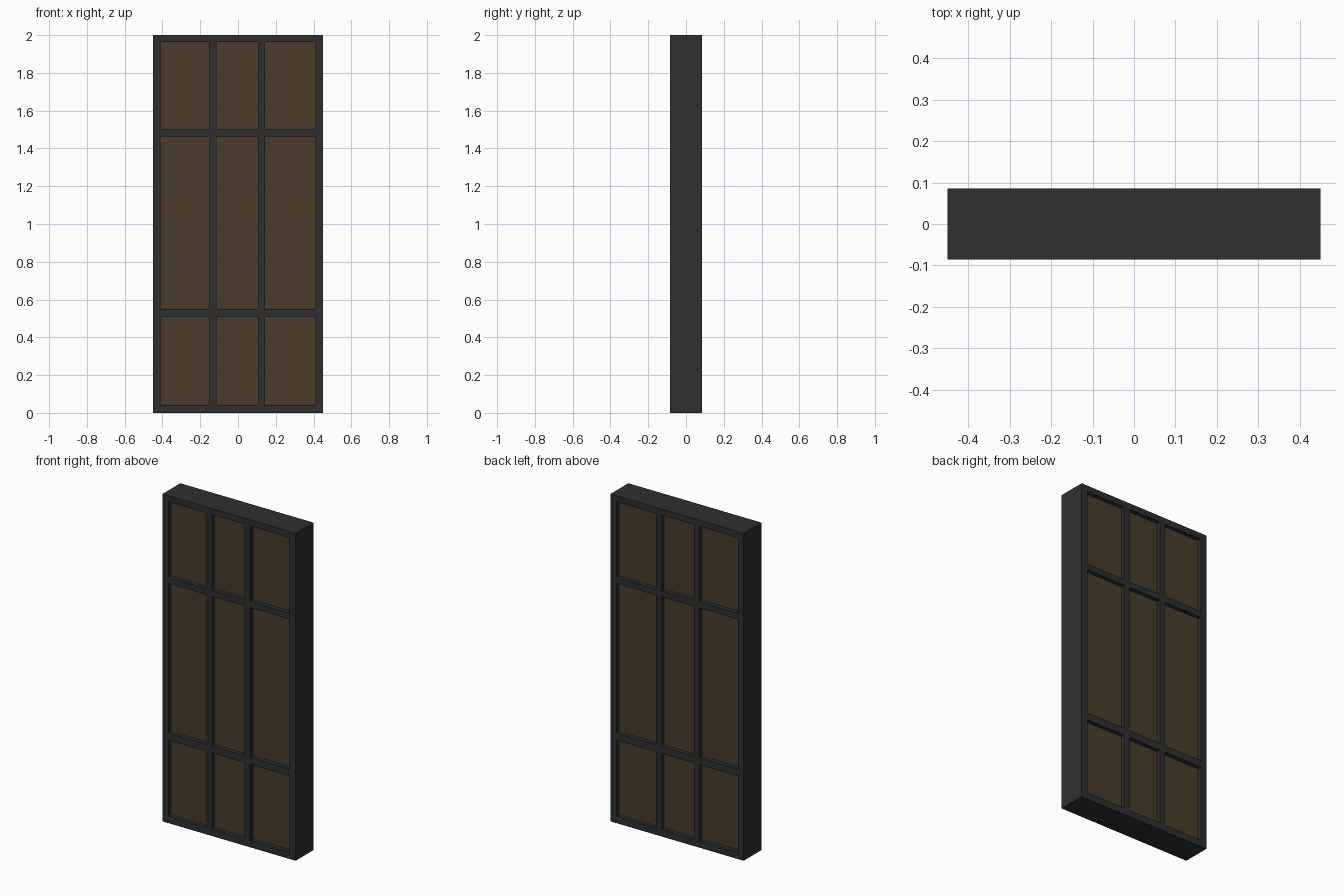
import bpy, bmesh, math

if "Cube" in bpy.data.objects:
    bpy.data.objects.remove(bpy.data.objects["Cube"])

HALF_DEPTH = 0.086
RECESS = 0.025
# Alternating bar / opening boundaries across the width and height
XS = [-0.45, -0.411, -0.152, -0.115, 0.105, 0.143, 0.409, 0.45]
ZS = [0.0, 0.042, 0.507, 0.55, 1.464, 1.501, 1.963, 2.0]


def material(name, color):
    mat = bpy.data.materials.new(name)
    mat.diffuse_color = (*color, 1.0)
    mat.use_nodes = True
    mat.node_tree.nodes["Principled BSDF"].inputs["Base Color"].default_value = mat.diffuse_color
    return mat


def slab(name, cells, half_depth, mat):
    """Extrude a set of grid cells through the depth as one solid."""
    bm = bmesh.new()
    verts = {}

    def corner(i, j):
        if (i, j) not in verts:
            verts[i, j] = bm.verts.new((XS[i], -half_depth, ZS[j]))
        return verts[i, j]

    for i, j in cells:
        bm.faces.new([corner(i, j), corner(i + 1, j),
                      corner(i + 1, j + 1), corner(i, j + 1)])
    ext = bmesh.ops.extrude_face_region(bm, geom=bm.faces[:], use_keep_orig=True)
    moved = [g for g in ext["geom"] if isinstance(g, bmesh.types.BMVert)]
    bmesh.ops.translate(bm, verts=moved, vec=(0, 2 * half_depth, 0))
    bmesh.ops.recalc_face_normals(bm, faces=bm.faces[:])
    mesh = bpy.data.meshes.new(name)
    bm.to_mesh(mesh)
    bm.free()
    mesh.materials.append(mat)
    obj = bpy.data.objects.new(name, mesh)
    bpy.context.collection.objects.link(obj)
    return obj


dark = material("dark_frame", (0.03, 0.028, 0.029))
brown = material("brown_panel", (0.068, 0.045, 0.024))

# Frame with rails and mullions: every cell that is not an opening
openings = [(i, j) for i in (1, 3, 5) for j in (1, 3, 5)]
bars = [(i, j) for i in range(7) for j in range(7) if (i, j) not in openings]
slab("door_frame", bars, HALF_DEPTH, dark)

# Recessed panels, set back equally on both sides
for n, cell in enumerate(openings, 1):
    slab(f"door_panel_{n}", [cell], HALF_DEPTH - RECESS, brown)
